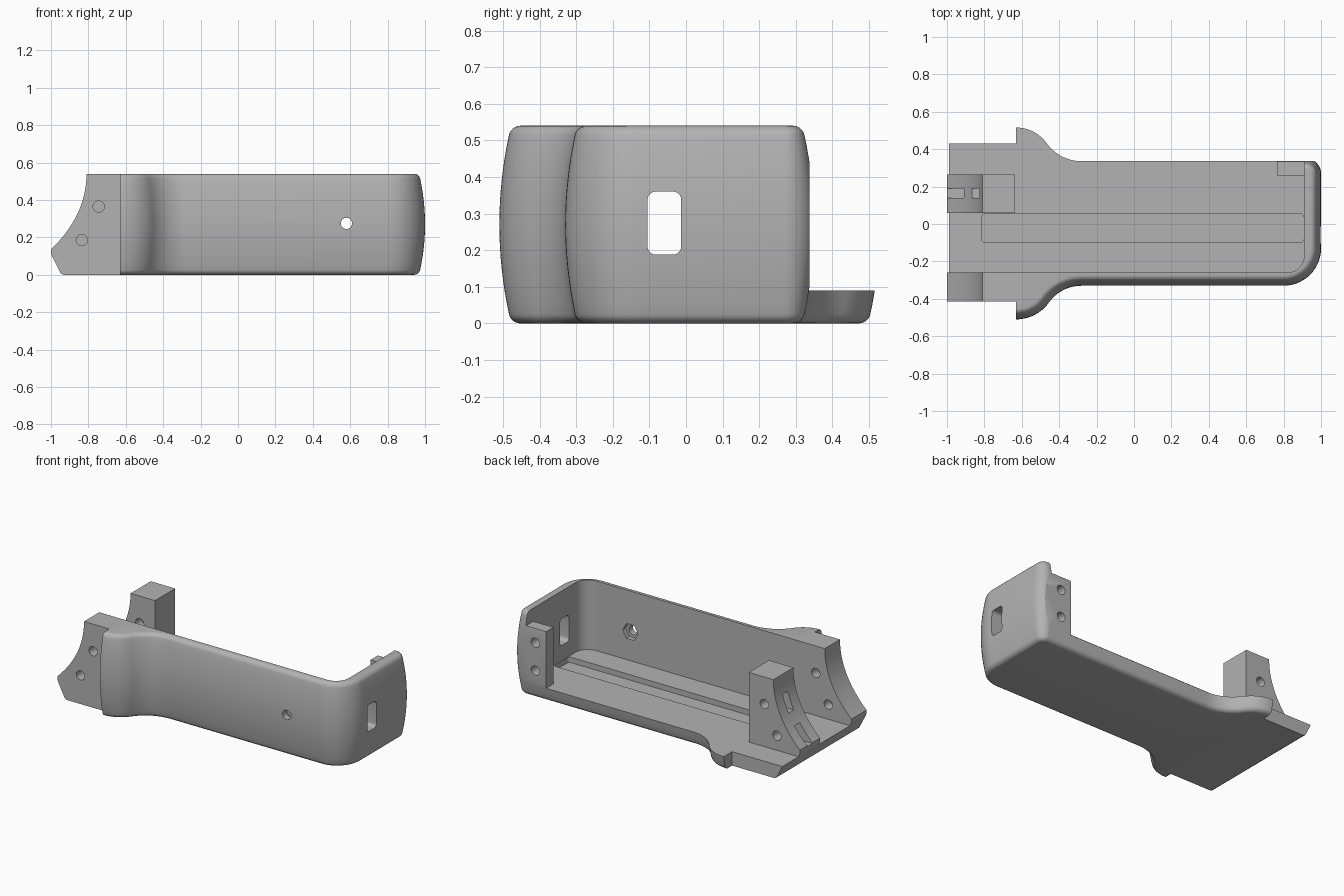
import bpy, bmesh, math
from mathutils import Vector

if "Cube" in bpy.data.objects:
    bpy.data.objects.remove(bpy.data.objects["Cube"])

grey = bpy.data.materials.new("plain grey")
grey.diffuse_color = (0.45, 0.45, 0.45, 1)
grey.use_nodes = True
grey.node_tree.nodes["Principled BSDF"].inputs["Base Color"].default_value = grey.diffuse_color
H = 0.54


def finish(name, bm):
    bmesh.ops.recalc_face_normals(bm, faces=bm.faces)
    me = bpy.data.meshes.new(name)
    bm.to_mesh(me)
    bm.free()
    ob = bpy.data.objects.new(name, me)
    bpy.context.collection.objects.link(ob)
    ob.data.materials.append(grey)
    return ob


def loft(name, loops):
    """Closed solid through matching loops of 3D points."""
    bm = bmesh.new()
    rows = [[bm.verts.new(p) for p in l] for l in loops]
    n = len(rows[0])
    for a, b in zip(rows, rows[1:]):
        for i in range(n):
            j = (i + 1) % n
            bm.faces.new((a[i], a[j], b[j], b[i]))
    bm.faces.new(rows[0])
    bm.faces.new(rows[-1])
    return finish(name, bm)


def prism(name, pts, axis, lo, hi):
    """Extrude a 2D polygon along x (yz), y (xz) or z (xy)."""
    place = {'x': lambda p, h: (h, p[0], p[1]),
             'y': lambda p, h: (p[0], h, p[1]),
             'z': lambda p, h: (p[0], p[1], h)}[axis]
    return loft(name, [[place(p, h) for p in pts] for h in (lo, hi)])


def arc(cx, cy, r, a0, a1, n=12):
    return [(cx + r * math.cos(math.radians(a0 + (a1 - a0) * i / n)),
             cy + r * math.sin(math.radians(a0 + (a1 - a0) * i / n))) for i in range(n + 1)]


def circle(cx, cy, r, n=28):
    return arc(cx, cy, r, 0, 360, n)[:-1]


def rounded(x0, x1, y0, y1, r):
    return (arc(x1 - r, y0 + r, r, -90, 0, 6) + arc(x1 - r, y1 - r, r, 0, 90, 6)
            + arc(x0 + r, y1 - r, r, 90, 180, 6) + arc(x0 + r, y0 + r, r, 180, 270, 6))


def box(x0, x1, y0, y1):
    return [(x0, y0), (x1, y0), (x1, y1), (x0, y1)]


def boolean(ob, other, op):
    m = ob.modifiers.new(op, 'BOOLEAN')
    m.operation, m.object, m.solver = op, other, 'EXACT'
    bpy.context.view_layer.objects.active = ob
    bpy.ops.object.modifier_apply(modifier=m.name)
    bpy.data.objects.remove(other)


# Outline at mid height: points with outward normals (flare, sides, corners)
def turn(cx, cy, r, a0, a1, sign=1, n=14):
    out = []
    for i in range(n + 1):
        a = math.radians(a0 + (a1 - a0) * i / n)
        d = Vector((math.cos(a), math.sin(a)))
        out.append((Vector((cx, cy)) + r * d, d * sign))
    return out


R = 0.215
T = math.degrees(math.asin(0.35 / (2 * R)))
flare = (turn(-0.63, -0.51 + R, R, -90, -90 + T)
         + turn(-0.28, -0.33 - R, R, 90 + T, 90, -1)[1:])
mid = 0.01
back_flare = [(Vector((p.x, 2 * mid - p.y)), Vector((d.x, -d.y))) for p, d in reversed(flare)]
outline = (flare + turn(0.8, -0.13, 0.2, -90, 0)
           + turn(0.92, 0.27, 0.08, 0, 90) + back_flare)

# Barrel side section with rounded top and bottom rims
f = 0.025
levels = []
for i in range(7):
    a = math.radians(90 * i / 6)
    levels.append((f * (1 - math.sin(a)), f * (1 - math.cos(a))))
zs = [(z, e) for e, z in levels]
zs += [(f + (H - 2 * f) * i / 16, 0) for i in range(1, 16)]
zs += [(H - z, e) for e, z in reversed(levels)]
loops = []
for z, e in zs:
    off = e + 0.032 * ((z - H / 2) / (H / 2)) ** 2
    loops.append([(*(p - d * off), z) for p, d in outline])
body = loft("grip_shell", loops)

# Head with concave end
side = [(-0.6, 0), (-0.6, H)]
for i in range(25):
    t = i / 24
    side.append(((1 - t * t) * -0.81 + t * t * -1,
                 (1 - t) ** 2 * H + 2 * t * (1 - t) * 0.32 + t * t * 0.135))
side += [(-1, 0.115), (-0.995, 0.1), (-0.948, 0.008), (-0.935, 0)]
boolean(body, prism("head", side, 'y', -0.415, 0.43), 'UNION')

# Interior, leaving floor, front and right walls, head block and corner post
inside = ([(-1.2, -0.26)] + arc(0.82, -0.17, 0.09, -90, 0)
          + [(0.91, 0.26), (0.765, 0.26), (0.765, 0.338), (1.2, 0.338), (1.2, 1), (-1.2, 1),
             (-1.2, 0.265), (-0.635, 0.265), (-0.635, 0.06), (-1.2, 0.06)])
cutters = [
    prism("interior", inside, 'z', 0.09, 1),
    prism("post_top", box(0.7, 0.91, 0.2, 1), 'z', 0.455, 1),
    # Floor groove, end window, side screw hole and hex nut seat
    prism("groove", rounded(-0.815, 0.908, -0.1, 0.055, 0.02), 'z', 0.055, 0.2),
    prism("window", rounded(-0.105, -0.013, 0.188, 0.36, 0.022), 'x', 0.85, 1.2),
    prism("screw_hole", circle(0.58, 0.275, 0.03), 'y', -0.6, -0.2),
    prism("nut_seat", circle(0.58, 0.275, 0.055, 6), 'y', -0.29, -0.2),
]
# Fastener holes in head wall, head block and post, with nut slots in the block
for x, z in ((-0.745, 0.365), (-0.835, 0.185)):
    cutters += [
        prism("wall_hole_out", circle(x, z, 0.03), 'y', -0.6, -0.35),
        prism("wall_hole_in", circle(x, z, 0.03), 'y', -0.32, -0.2),
        prism("block_hole_back", circle(x, z, 0.03), 'y', 0.165, 0.4),
        prism("block_hole_front", circle(x, z, 0.03), 'y', 0.0, 0.12),
        prism("nut_slot", box(-1.2, x + 0.05, z - 0.055, z + 0.055), 'y', 0.138, 0.19),
        prism("post_hole", circle(0.84, z, 0.03), 'y', 0.2, 0.5),
    ]
for c in cutters:
    boolean(body, c, 'DIFFERENCE')

bpy.ops.object.select_all(action='DESELECT')
body.select_set(True)
bpy.context.view_layer.objects.active = body
bpy.ops.object.shade_smooth_by_angle(angle=math.radians(25))
